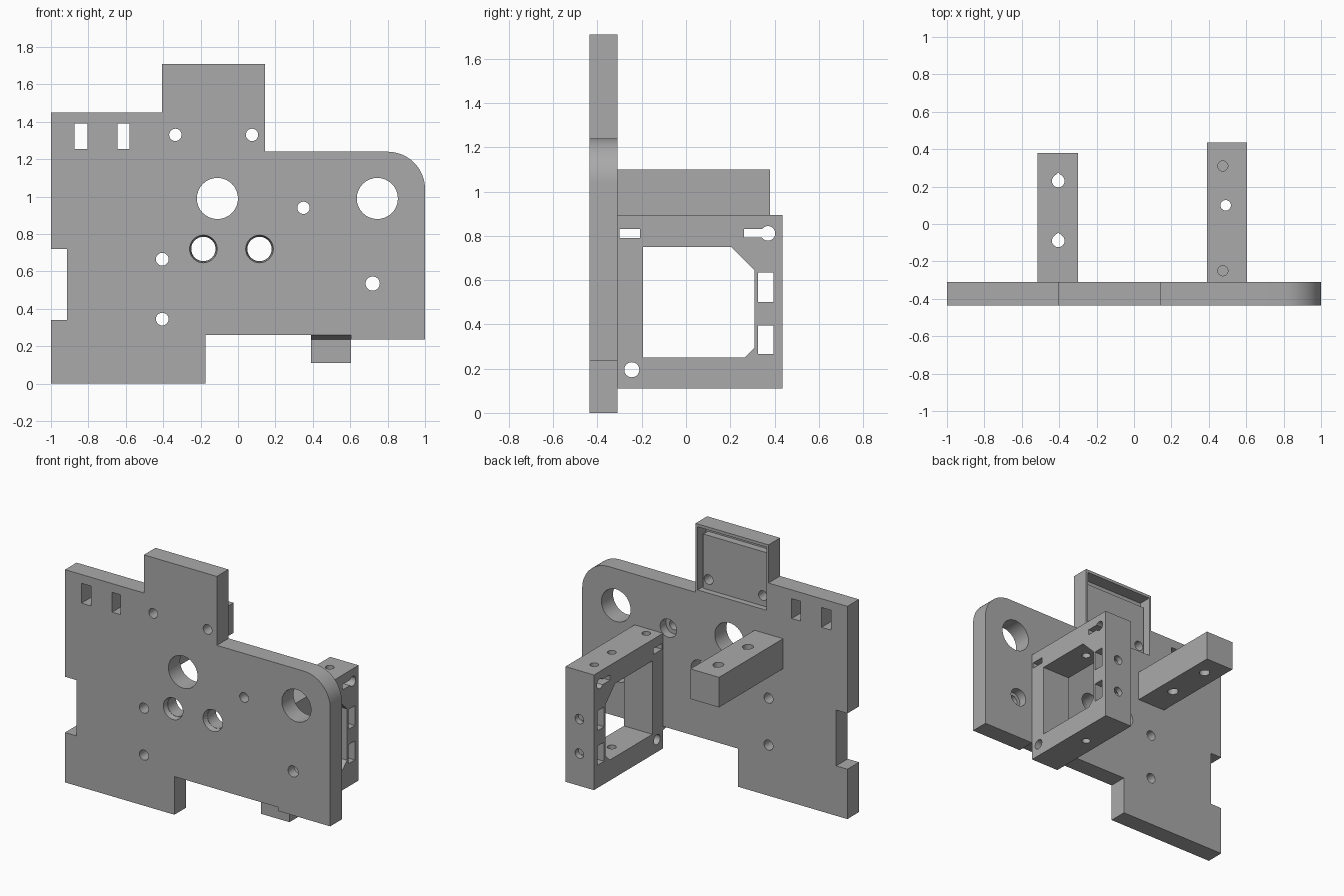
import bpy, bmesh, math
from mathutils import Vector

cube = bpy.data.objects.get("Cube")
if cube:
    bpy.data.objects.remove(cube, do_unlink=True)

grey = bpy.data.materials.new("plain grey")
grey.use_nodes = True
colour = (0.4, 0.4, 0.4, 1)
grey.diffuse_color = colour
grey.node_tree.nodes["Principled BSDF"].inputs["Base Color"].default_value = colour

FRONT, BACK = -0.435, -0.31
# Where a profile point (a, b) at depth d lands, for each extrusion axis
PLACE = {"x": lambda a, b, d: (d, a, b),
         "y": lambda a, b, d: (a, d, b),
         "z": lambda a, b, d: (a, b, d)}


def prism(name, axis, points, d0, d1, end_points=None):
    """Extrude a profile along an axis; end_points allows a taper."""
    bm = bmesh.new()
    near = [bm.verts.new(PLACE[axis](a, b, d0)) for a, b in points]
    far = [bm.verts.new(PLACE[axis](a, b, d1)) for a, b in end_points or points]
    bm.faces.new(near)
    bm.faces.new(far[::-1])
    n = len(near)
    for i in range(n):
        j = (i + 1) % n
        bm.faces.new((near[j], near[i], far[i], far[j]))
    bmesh.ops.recalc_face_normals(bm, faces=bm.faces)
    mesh = bpy.data.meshes.new(name)
    bm.to_mesh(mesh)
    bm.free()
    mesh.materials.append(grey)
    ob = bpy.data.objects.new(name, mesh)
    bpy.context.collection.objects.link(ob)
    return ob


def rect(a0, a1, b0, b1):
    return [(a0, b0), (a1, b0), (a1, b1), (a0, b1)]


def circle(a, b, r, n=32):
    return [(a + r * math.cos(math.tau * i / n), b + r * math.sin(math.tau * i / n))
            for i in range(n)]


def teardrop(a, b, r):
    arc = [math.radians(135 + 270 * i / 24) for i in range(25)]
    return [(a + r * math.cos(t), b + r * math.sin(t)) for t in arc] + [(a, b + r * 1.3)]


def cut(ob, axis, points, d0, d1, end_points=None):
    cutter = prism("cutter", axis, points, d0, d1, end_points)
    cutter.hide_render = True
    mod = ob.modifiers.new("cut", "BOOLEAN")
    mod.operation = "DIFFERENCE"
    mod.solver = "EXACT"
    mod.object = cutter
    bpy.context.view_layer.objects.active = ob
    bpy.ops.object.modifier_apply(modifier=mod.name)
    bpy.data.objects.remove(cutter, do_unlink=True)


# Main plate with one rounded corner
corner = [(0.8 + 0.2 * math.cos(t), 1.04 + 0.2 * math.sin(t))
          for t in (math.pi / 2 * i / 16 for i in range(17))]
outline = [(-1, 0), (-0.175, 0), (-0.175, 0.26), (0.605, 0.26), (0.605, 0.235), (1, 0.235)]
outline += corner
outline += [(0.145, 1.24), (0.145, 1.71), (-0.405, 1.71), (-0.405, 1.45), (-1, 1.45),
            (-1, 0.72), (-0.915, 0.72), (-0.915, 0.34), (-1, 0.34)]
plate = prism("main_plate", "y", outline, FRONT, BACK)

# Recess behind the top tab, with a deeper groove along its top and sides
cut(plate, "y", rect(-0.39, 0.13, 1.26, 1.69), -0.35, -0.2)
groove = [(-0.39, 1.26), (-0.39, 1.69), (0.13, 1.69), (0.13, 1.26),
          (0.115, 1.26), (0.115, 1.63), (-0.375, 1.63), (-0.375, 1.26)]
cut(plate, "y", groove, -0.4, -0.2)

# Plate holes and slots
for x, z, r in [(-0.11, 0.99, 0.11), (0.745, 0.99, 0.11), (-0.335, 1.33, 0.033),
                (0.075, 1.33, 0.033), (0.35, 0.94, 0.033), (-0.405, 0.665, 0.034),
                (-0.405, 0.345, 0.034), (0.72, 0.535, 0.038),
                (-0.185, 0.72, 0.065), (0.115, 0.72, 0.065)]:
    cut(plate, "y", circle(x, z, r), -0.6, 0)
for x in (-0.185, 0.115):
    cut(plate, "y", circle(x, 0.72, 0.077), -0.45, -0.4, circle(x, 0.72, 0.067))
for x, z in [(0.35, 0.94), (0.72, 0.535)]:
    cut(plate, "y", circle(x, z, 0.062), -0.37, -0.2)
for x0, x1 in [(-0.875, -0.805), (-0.645, -0.58)]:
    cut(plate, "y", rect(x0, x1, 1.255, 1.39), -0.6, 0)

# Support bar with two vertical teardrop holes
bar = prism("support_bar", "y", rect(-0.515, -0.3, 0.895, 1.1), BACK, 0.38)
for y in (0.23, -0.09):
    cut(bar, "z", teardrop(-0.405, y, 0.034), 0.5, 1.5)

# Open frame bracket
frame = prism("frame_bracket", "x", rect(BACK, 0.435, 0.11, 0.895), 0.39, 0.605)
window = [(-0.195, 0.25), (0.265, 0.25), (0.31, 0.295), (0.31, 0.645),
          (0.205, 0.75), (-0.195, 0.75)]
side_cuts = [window, rect(0.325, 0.395, 0.5, 0.635), rect(0.325, 0.395, 0.265, 0.395),
             rect(-0.3, -0.207, 0.79, 0.83), rect(0.262, 0.36, 0.793, 0.83),
             circle(0.37, 0.811, 0.033), circle(-0.245, 0.195, 0.034)]
for points in side_cuts:
    cut(frame, "x", points, 0, 1)
cut(frame, "z", circle(0.49, 0.1, 0.028), 0, 1)
for y in (0.31, -0.25):
    cut(frame, "z", circle(0.475, y, 0.027), 0.72, 1)
for z in (0.565, 0.33):
    cut(frame, "y", circle(0.5, z, 0.032), 0.35, 0.6)

# Sloped fillet under the plate where the bracket meets it
prism("bracket_wedge", "x", [(FRONT, 0.26), (BACK, 0.235), (BACK, 0.26)], 0.39, 0.605)

# Smooth the curved walls, keep the edges sharp
bpy.ops.object.select_all(action="DESELECT")
for ob in (plate, bar, frame):
    ob.select_set(True)
bpy.context.view_layer.objects.active = plate
bpy.ops.object.shade_smooth_by_angle(angle=math.radians(30))
